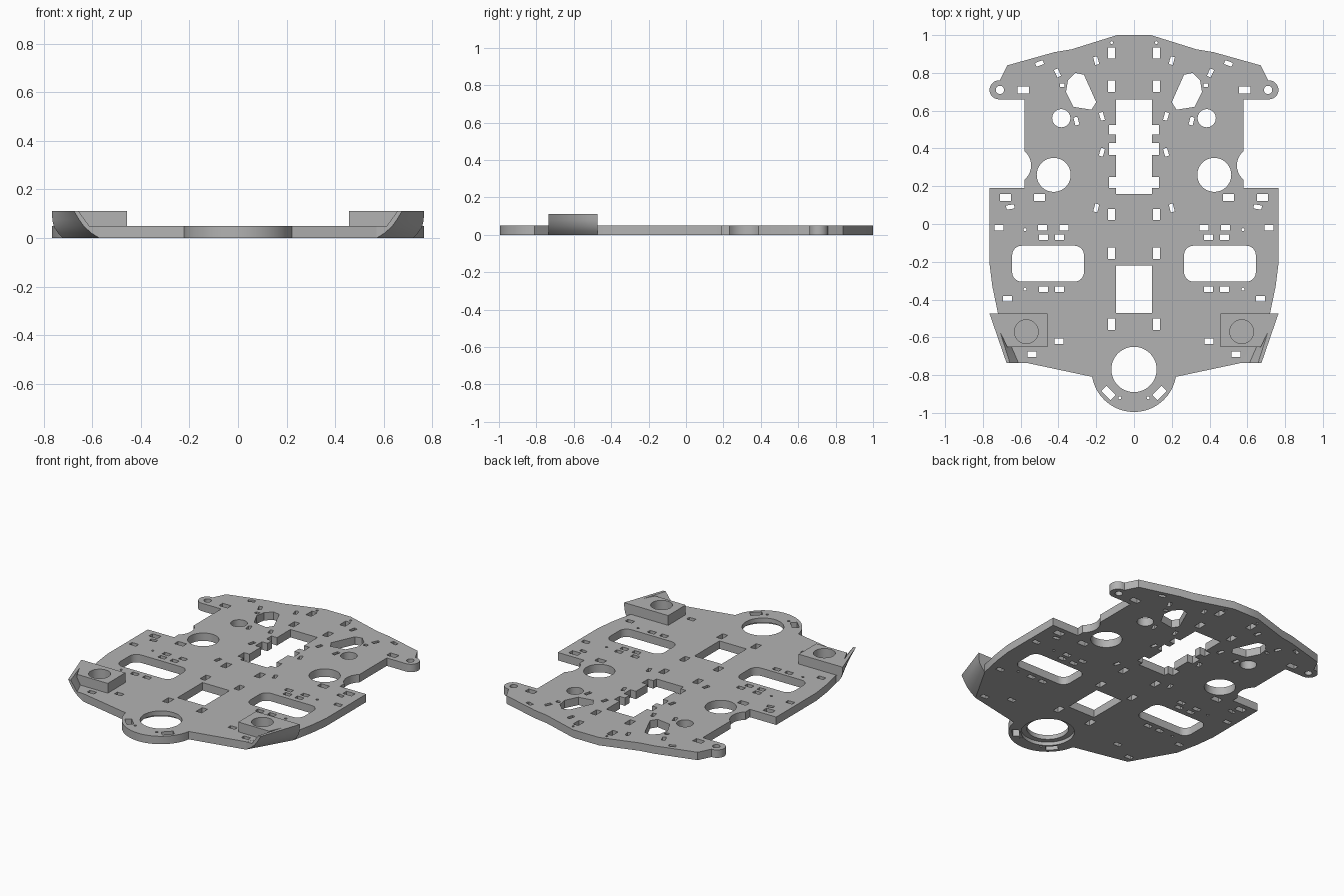
import bpy, bmesh
from math import cos, sin, radians

cube = bpy.data.objects.get("Cube")
if cube:
    bpy.data.objects.remove(cube)

grey = bpy.data.materials.new("matte grey")
grey.use_nodes = True
grey.diffuse_color = (0.45, 0.45, 0.45, 1)
grey.node_tree.nodes["Principled BSDF"].inputs["Base Color"].default_value = (0.45, 0.45, 0.45, 1)
THICK = 0.05
TOP = 0.112


def arc(cx, cy, r, start=0, end=360, steps=40):
    full = abs(end - start) == 360
    count = steps if full else steps + 1
    angles = [radians(start + (end - start) * i / steps) for i in range(count)]
    return [(cx + r * cos(a), cy + r * sin(a)) for a in angles]


def rect(cx, cy, w, h, turn=0):
    c, s = cos(radians(turn)), sin(radians(turn))
    corners = [(-w / 2, -h / 2), (w / 2, -h / 2), (w / 2, h / 2), (-w / 2, h / 2)]
    return [(cx + x * c - y * s, cy + x * s + y * c) for x, y in corners]


def flip(loop):
    return [(-x, y) for x, y in loop]


def symmetric(half):
    return half + [p for p in reversed(flip(half)) if abs(p[0]) > 1e-4]


def finish(name, bm):
    bmesh.ops.remove_doubles(bm, verts=bm.verts, dist=1e-5)
    bmesh.ops.recalc_face_normals(bm, faces=bm.faces)
    mesh = bpy.data.meshes.new(name)
    bm.to_mesh(mesh)
    bm.free()
    mesh.materials.append(grey)
    obj = bpy.data.objects.new(name, mesh)
    bpy.context.collection.objects.link(obj)
    return obj


def smooth(obj):
    bpy.ops.object.select_all(action='DESELECT')
    obj.select_set(True)
    bpy.context.view_layer.objects.active = obj
    bpy.ops.object.shade_smooth_by_angle(angle=radians(30))


def sheet(name, loops, z0, z1):
    """Filled flat outline with holes, given a thickness."""
    curve = bpy.data.curves.new(name + " profile", 'CURVE')
    curve.dimensions = '2D'
    curve.fill_mode = 'BOTH'
    curve.extrude = (z1 - z0) / 2
    for loop in loops:
        spline = curve.splines.new('POLY')
        spline.points.add(len(loop) - 1)
        for point, (x, y) in zip(spline.points, loop):
            point.co = (x, y, 0, 1)
        spline.use_cyclic_u = True
    temp = bpy.data.objects.new(name + " profile", curve)
    bpy.context.collection.objects.link(temp)
    graph = bpy.context.evaluated_depsgraph_get()
    mesh = bpy.data.meshes.new_from_object(temp.evaluated_get(graph))
    bm = bmesh.new()
    bm.from_mesh(mesh)
    bmesh.ops.translate(bm, verts=bm.verts, vec=(0, 0, (z0 + z1) / 2))
    bpy.data.objects.remove(temp)
    bpy.data.curves.remove(curve)
    bpy.data.meshes.remove(mesh)
    return finish(name, bm)


# Plate outline: top edge, ear, waist notch, flank, round tongue
half = [(0.09, 1), (0.33, 0.925), (0.42, 0.91), (0.67, 0.84), (0.71, 0.76)]
half += arc(0.715, 0.71, 0.05, 80, -90, 14)
half += [(0.58, 0.66), (0.58, 0.39)]
half += arc(0.645, 0.31, 0.1, 130, 230, 10)
half += [(0.58, 0.19), (0.765, 0.19), (0.765, -0.21), (0.75, -0.33),
         (0.72, -0.474), (0.57, -0.735)]
half += arc(0, -0.77, 0.225, -10, -90, 20)
loops = [symmetric(half)]

# Central openings: notched slot, square window, tongue hole
slot = [(0.095, 0.66)]
for upper, lower in [(0.525, 0.475), (0.43, 0.365), (0.25, 0.19)]:
    slot += [(0.095, upper), (0.133, upper), (0.133, lower), (0.095, lower)]
slot.append((0.095, 0.16))
loops += [symmetric(slot), rect(0, -0.345, 0.19, 0.25), arc(0, -0.77, 0.12, steps=48)]

# Openings repeated on both sides
side = [arc(0.425, 0.26, 0.09), arc(0.385, 0.56, 0.048), arc(0.71, 0.71, 0.022, steps=20)]
side.append([(0.31, 0.8), (0.35, 0.76), (0.36, 0.7), (0.32, 0.62),
             (0.225, 0.605), (0.2, 0.645), (0.265, 0.79)])
window = []
for cx, cy, a in [(0.595, -0.165, 0), (0.315, -0.165, 90), (0.315, -0.255, 180), (0.595, -0.255, 270)]:
    window += arc(cx, cy, 0.05, a, a + 90, 8)
side.append(window)
side += [rect(0.118, y, 0.037, 0.06) for y in (0.905, 0.73, 0.05, -0.155, -0.53)]
side += [rect(x, y, 0.06, 0.037) for x, y in [(0.587, 0.71), (0.68, 0.14), (0.5, 0.14)]]
side += [rect(x, y, 0.047, 0.028) for x, y in [
    (0.715, -0.02), (0.485, -0.02), (0.37, -0.02), (0.48, -0.07), (0.395, -0.07),
    (0.48, -0.345), (0.395, -0.345), (0.67, -0.395), (0.397, -0.62), (0.54, -0.69)]]
side += [rect(x, y, 0.022, 0.043, turn) for x, y, turn in [
    (0.655, 0.09, 80), (0.5, 0.85, 70), (0.405, 0.8, -25), (0.2, 0.865, -15),
    (0.305, 0.545, -15), (0.17, 0.57, -15), (0.17, 0.38, 15), (0.2, 0.085, 15)]]
side += [rect(0.38, 0.735, 0.025, 0.02), rect(0.135, -0.895, 0.07, 0.04, 45)]
side += [arc(x, y, 0.008, steps=12) for x, y in [
    (0.118, 0.96), (0.577, -0.345), (0.577, -0.03), (0.075, -0.92)]]
for loop in side:
    loops += [loop, flip(loop)]
plate = sheet("base_plate", loops, 0, THICK)

# Shallow counterbore under the tongue hole
cutter = sheet("counterbore_cutter", [arc(0, -0.77, 0.153, steps=48)], -0.02, 0.022)
cutter.hide_render = True
cut = plate.modifiers.new("counterbore", 'BOOLEAN')
cut.operation = 'DIFFERENCE'
cut.solver = 'EXACT'
cut.object = cutter
bpy.context.view_layer.objects.active = plate
bpy.ops.object.modifier_apply(modifier=cut.name)
bpy.data.objects.remove(cutter)
smooth(plate)


def flare(name, sign):
    """Curved side wall lofted from its rear section to its front section."""
    rear = [(0.72, 0), (0.74, 0.02), (0.757, 0.045), (0.764, 0.075), (0.765, TOP),
            (0.74, TOP), (0.725, THICK), (0.68, 0.049), (0.68, 0.001)]
    front = [(0.57, 0), (0.605, 0.022), (0.635, 0.05), (0.655, 0.078), (0.675, TOP),
             (0.657, TOP), (0.612, THICK), (0.55, 0.049), (0.55, 0.001)]
    bm = bmesh.new()
    steps = 6
    rings = []
    for i in range(steps + 1):
        t = i / steps
        rings.append([bm.verts.new((sign * (a[0] + (b[0] - a[0]) * t),
                                    -0.474 - 0.261 * t, a[1]+(b[1] - a[1]) * t))
                      for a, b in zip(rear, front)])
    n = len(rear)
    for r, s in zip(rings, rings[1:]):
        for j in range(n):
            k = (j + 1) % n
            bm.faces.new((r[j], r[k], s[k], s[j]))
    bm.faces.new(rings[0])
    bm.faces.new(rings[-1])
    smooth(finish(name, bm))


# Raised mounting blocks with round sockets, and the flared walls beside them
block = [(0.457, -0.474), (0.755, -0.474), (0.672, -0.65), (0.457, -0.65)]
socket = arc(0.57, -0.57, 0.063)
for label, sign in [("left", 1), ("right", -1)]:
    pair = [block, socket] if sign > 0 else [flip(block), flip(socket)]
    smooth(sheet(label + "_mounting_block", pair, THICK, TOP))
    flare(label + "_flared_wall", sign)
